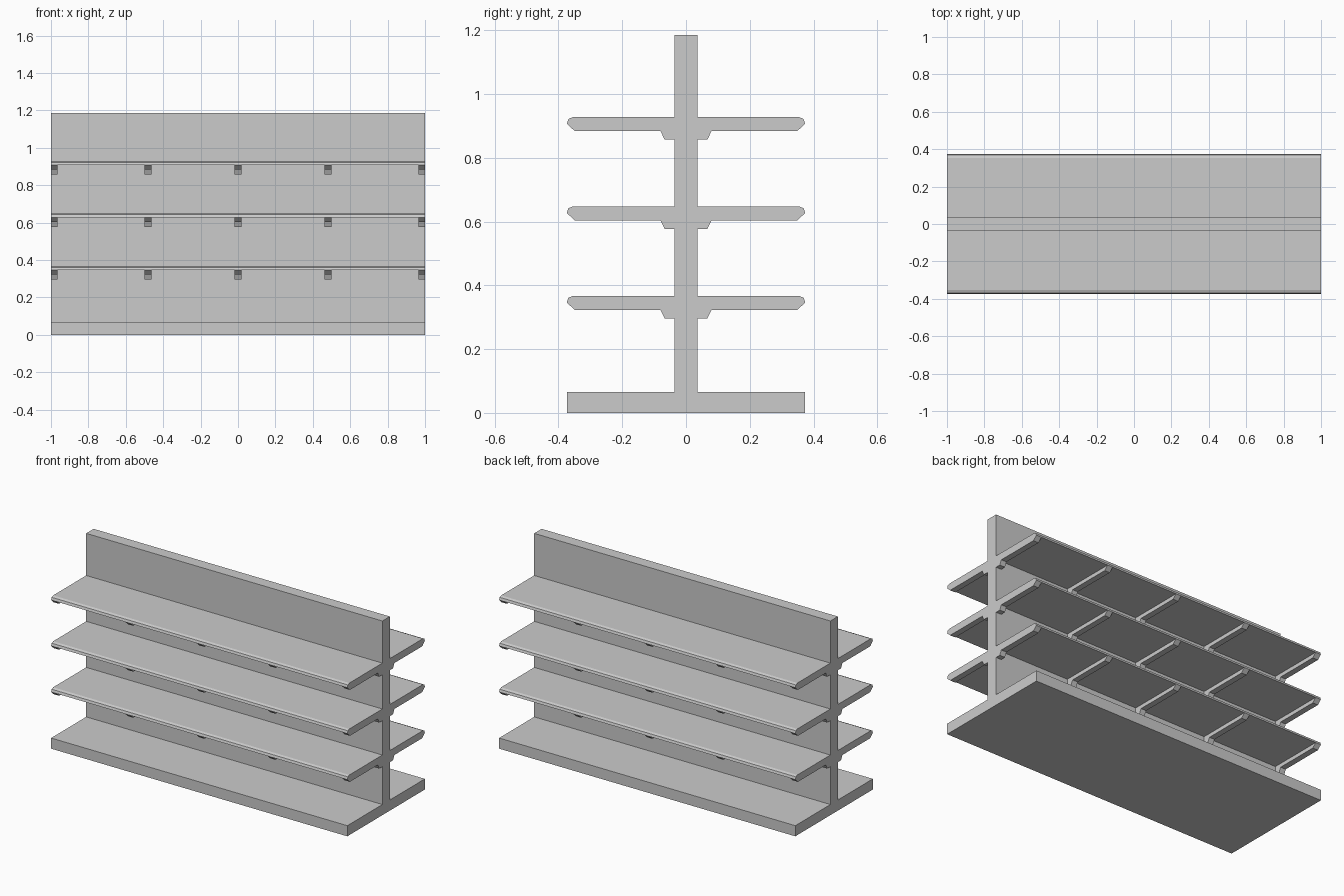
import bpy

if "Cube" in bpy.data.objects:
    bpy.data.objects.remove(bpy.data.objects["Cube"])

WALL_Y = 0.036
SHELF_TOPS = (0.367, 0.648, 0.928)
BRACKET_XS = (-0.982, -0.481, 0.0, 0.481, 0.982)


def extrude_profile(name, profile, x0, x1, side=1):
    """Sweep a (y, z) outline from x0 to x1; side=-1 mirrors it across y."""
    n = len(profile)
    verts = [(x, side * y, z) for x in (x0, x1) for y, z in profile]
    faces = [tuple(reversed(range(n))), tuple(range(n, 2 * n))]
    faces += [(i, (i + 1) % n, n + (i + 1) % n, n + i) for i in range(n)]
    if side < 0:
        faces = [tuple(reversed(f)) for f in faces]
    mesh = bpy.data.meshes.new(name)
    mesh.from_pydata(verts, [], faces)
    obj = bpy.data.objects.new(name, mesh)
    bpy.context.collection.objects.link(obj)
    return obj


def rect(y0, y1, z0, z1):
    return [(y0, z0), (y1, z0), (y1, z1), (y0, z1)]


# Base plinth and central back panel
extrude_profile("base", rect(-0.374, 0.374, 0, 0.065), -1, 1)
extrude_profile("back_panel", rect(-WALL_Y, WALL_Y, 0.065, 1.185), -1, 1)

for side, label in ((-1, "front"), (1, "back")):
    for level, top in enumerate(SHELF_TOPS, 1):
        # Shelf board with a chamfered outer edge
        board = [(WALL_Y, top - 0.021), (0.374, top - 0.021),
                 (0.369, top - 0.006), (0.354, top), (WALL_Y, top)]
        extrude_profile(f"{label}_shelf_{level}", board, -1, 1, side)

        # Support brackets: deeper at the panel, sloped at the tip
        arm = [(WALL_Y, top - 0.071), (0.067, top - 0.071), (0.080, top - 0.044),
               (0.349, top - 0.044), (0.374, top - 0.021), (WALL_Y, top - 0.021)]
        for i, x in enumerate(BRACKET_XS, 1):
            extrude_profile(f"{label}_bracket_{level}_{i}", arm,
                            x - 0.018, x + 0.018, side)
